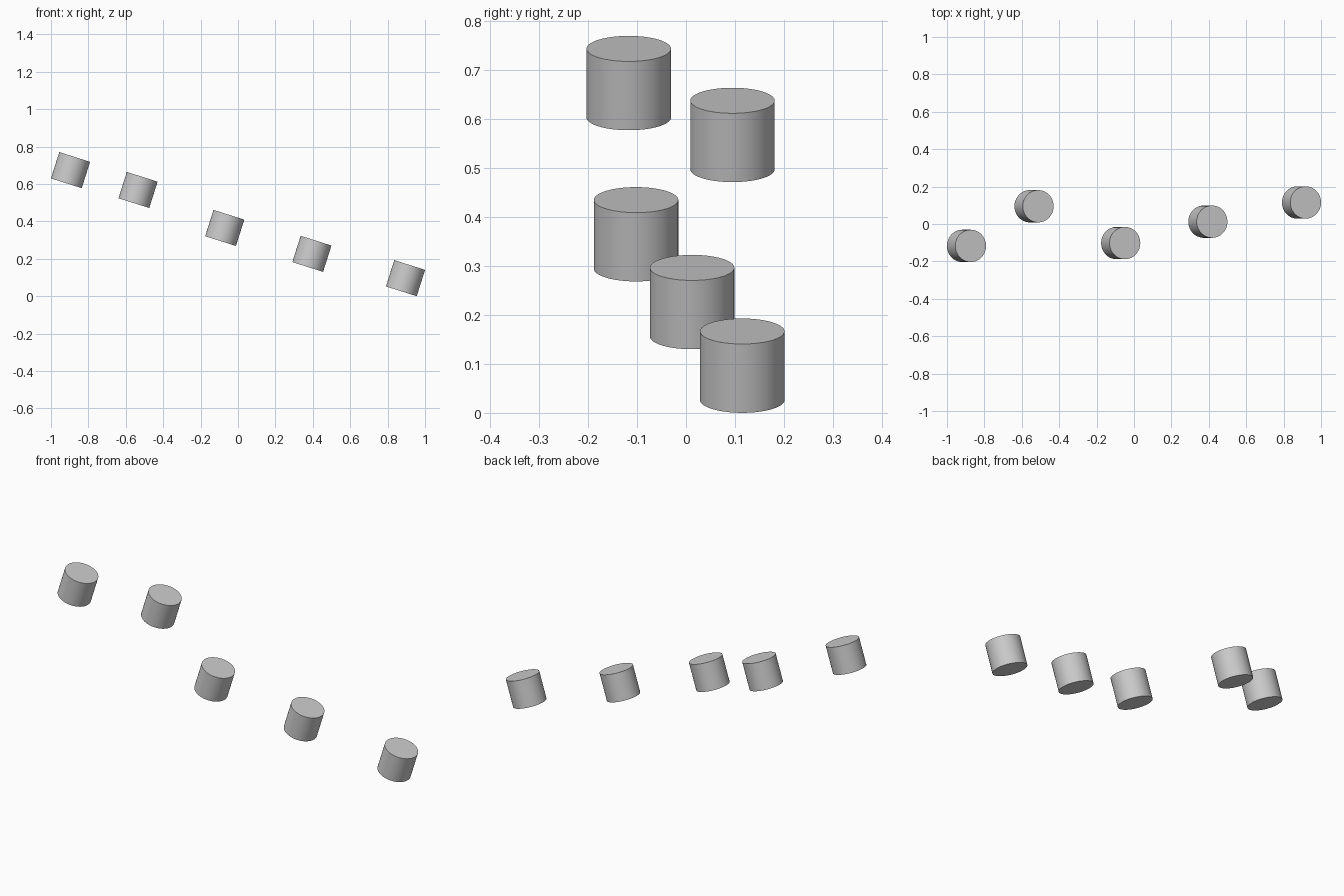
import bpy, math

if "Cube" in bpy.data.objects:
    bpy.data.objects.remove(bpy.data.objects["Cube"])

RADIUS, LENGTH = 0.0863, 0.1475
TILT = math.radians(17.6)

# Centres of the five identical leaning pegs
centres = [
    (-0.8955, -0.117, 0.674),
    (-0.5345, 0.095, 0.568),
    (-0.071, -0.102, 0.365),
    (0.395, 0.0125, 0.2265),
    (0.8955, 0.115, 0.0965),
]

def peg(index, centre):
    bpy.ops.mesh.primitive_cylinder_add(vertices=64, radius=RADIUS, depth=LENGTH,
                                        location=centre, rotation=(0, TILT, 0))
    bpy.context.object.name = f"peg_{index}"
    bpy.ops.object.shade_smooth_by_angle(angle=math.radians(30))

for i, c in enumerate(centres, 1):
    peg(i, c)
